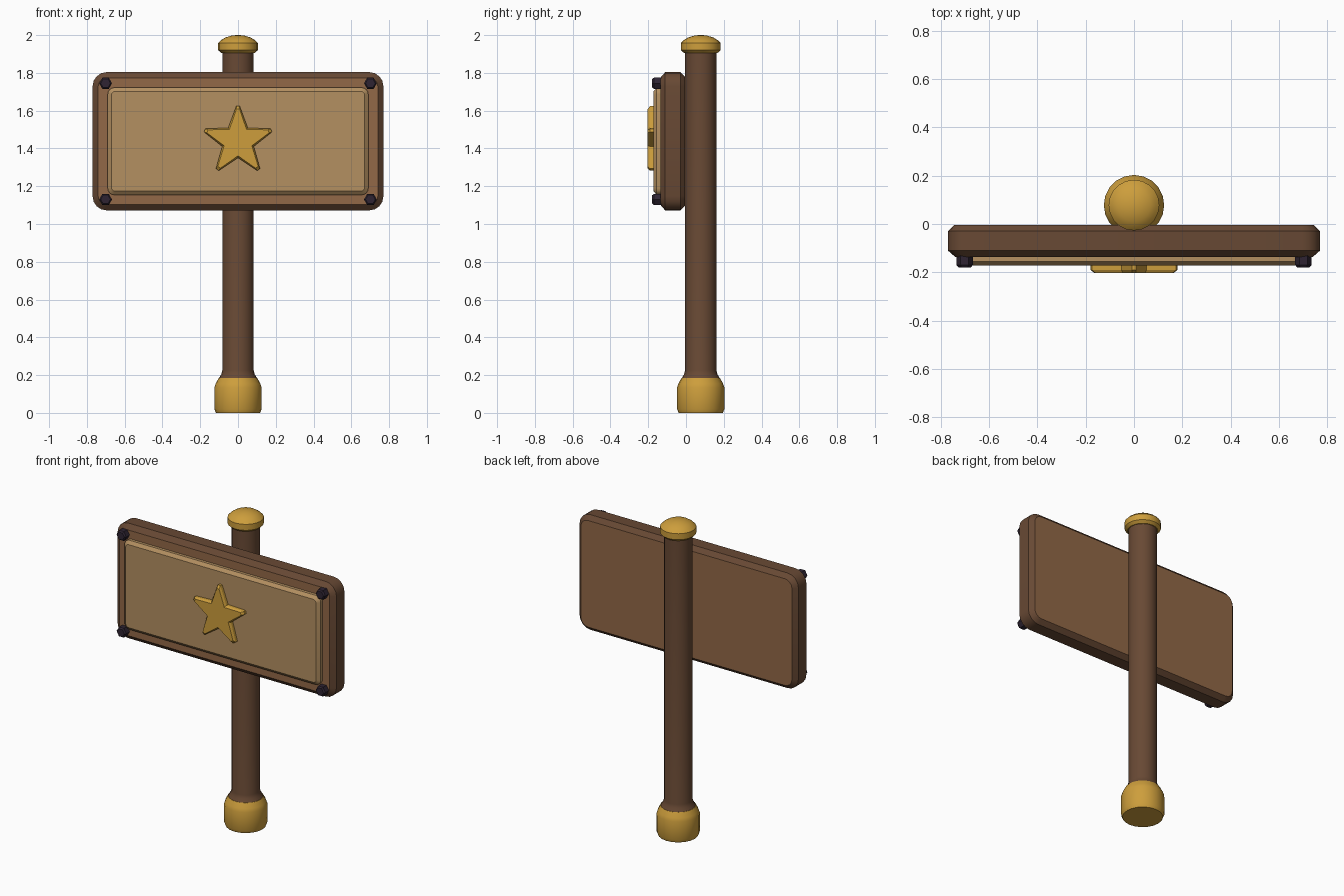
import bpy, bmesh, math

if "Cube" in bpy.data.objects:
    bpy.data.objects.remove(bpy.data.objects["Cube"])

def material(name, rgb):
    lin = [((c / 255 + 0.055) / 1.055) ** 2.4 for c in rgb]
    m = bpy.data.materials.new(name)
    m.diffuse_color = (*lin, 1)
    m.use_nodes = True
    m.node_tree.nodes["Principled BSDF"].inputs["Base Color"].default_value = m.diffuse_color
    return m

DARK = material("dark wood", (104, 73, 52))
WOOD = material("mid wood", (146, 104, 71))
TAN = material("tan wood", (180, 144, 97))
GOLD = material("gold", (205, 158, 60))
IRON = material("dark iron", (46, 36, 50))

def loft(name, rings, mats, rule=None, angle=30):
    """Skin equal-length rings, cap both ends."""
    bm = bmesh.new()
    vs = [[bm.verts.new(p) for p in r] for r in rings]
    n = len(vs[0])
    for a, b in zip(vs, vs[1:]):
        for i in range(n):
            j = (i + 1) % n
            bm.faces.new((a[i], a[j], b[j], b[i]))
    bm.faces.new(vs[0])
    bm.faces.new(vs[-1])
    bmesh.ops.recalc_face_normals(bm, faces=bm.faces)
    if rule:
        for f in bm.faces:
            f.material_index = rule(f)
    me = bpy.data.meshes.new(name)
    bm.to_mesh(me)
    bm.free()
    ob = bpy.data.objects.new(name, me)
    bpy.context.collection.objects.link(ob)
    for m in mats:
        me.materials.append(m)
    bpy.ops.object.select_all(action='DESELECT')
    ob.select_set(True)
    bpy.context.view_layer.objects.active = ob
    bpy.ops.object.shade_smooth_by_angle(angle=math.radians(angle))
    return ob

PY = 0.078  # post axis

def lathe(name, profile, mat, n=20):
    rings = [[(r * math.cos(2 * math.pi * i / n), PY + r * math.sin(2 * math.pi * i / n), z)
              for i in range(n)] for r, z in profile]
    return loft(name, rings, [mat])

def rounded_rect(hw, hh, r, y, zc, seg=4):
    pts = []
    for k, (sx, sz) in enumerate([(1, 1), (-1, 1), (-1, -1), (1, -1)]):
        for s in range(seg + 1):
            a = math.pi / 2 * (k + s / seg)
            pts.append((sx * (hw - r) + r * math.cos(a), y, zc + sz * (hh - r) + r * math.sin(a)))
    return pts

# post with flared foot, gold base and cap
lathe("post", [(0.1, 0.17), (0.1, 0.185), (0.088, 0.205), (0.083, 0.225), (0.083, 1.92)], DARK)
lathe("base", [(0.117, 0), (0.125, 0.02), (0.125, 0.135), (0.118, 0.155), (0.102, 0.185)], GOLD)
lathe("cap", [(0.088, 1.905), (0.105, 1.92), (0.105, 1.958), (0.09, 1.973), (0.068, 1.987),
              (0.035, 1.997), (0.01, 2.0)], GOLD)

# board: dark chamfered rim, lighter front and back faces
ZC = 1.438
loft("board", [rounded_rect(0.77 - i, 0.366 - i, r, y, ZC) for i, r, y in
               [(0.027, 0.05, -0.004), (0, 0.075, -0.03), (0, 0.075, -0.11), (0.03, 0.045, -0.136)]],
     [DARK, WOOD], lambda f: int(abs(f.normal.y) > 0.95), 25)

# raised panel
loft("panel", [rounded_rect(0.69 - i, 0.284 - i, r, y, ZC) for i, r, y in
               [(0, 0.035, -0.13), (0, 0.035, -0.155), (0.02, 0.02, -0.172)]], [TAN], None, 25)

# star
def star(ro, ri, y):
    pts = []
    for k in range(10):
        a = math.pi / 2 + k * math.pi / 5
        if k % 2:
            pts.append((ri * math.cos(a), y, ZC + ri * math.sin(a)))
        else:  # blunt tip
            for d in (-0.05, 0.05):
                pts.append((ro * math.cos(a + d), y, ZC + ro * math.sin(a + d)))
    return pts

loft("star", [star(0.186, 0.088, -0.165), star(0.186, 0.088, -0.19), star(0.17, 0.077, -0.203)],
     [GOLD], None, 15)

# hex bolts in the corners
for sx in (-1, 1):
    for z in (1.745, 1.13):
        loft("bolt", [[(sx * 0.701 + r * math.cos(k * math.pi / 3), y, z + r * math.sin(k * math.pi / 3))
                       for k in range(6)] for r, y in [(0.034, -0.13), (0.034, -0.17), (0.026, -0.179)]],
             [IRON], None, 15)
